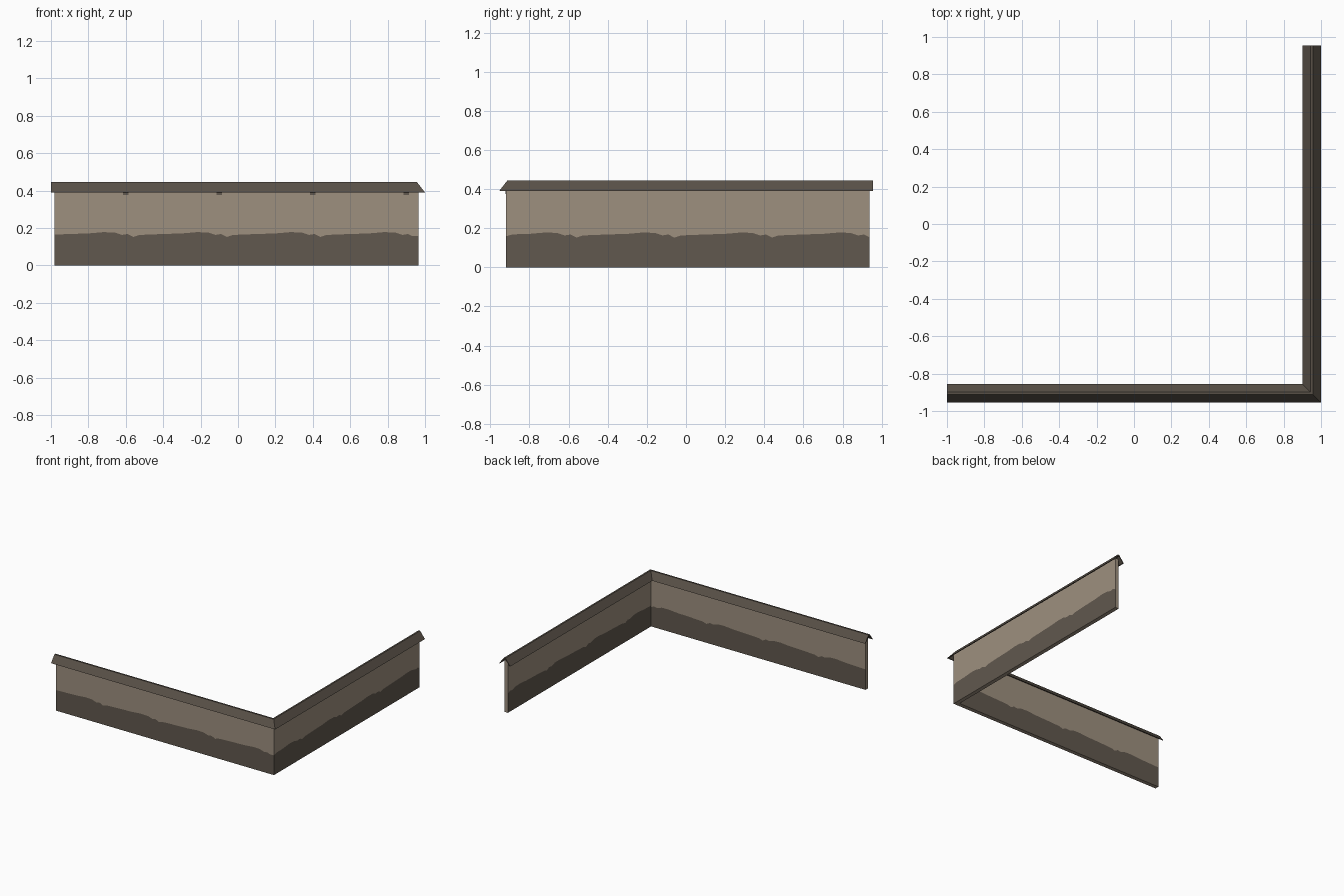
import bpy, bmesh

if "Cube" in bpy.data.objects:
    bpy.data.objects.remove(bpy.data.objects["Cube"])

XC, YC = 0.95, -0.905      # centre lines of the two wings


def mat(name, rgb):
    m = bpy.data.materials.new(name)
    lin = [((c / 255 + 0.055) / 1.055) ** 2.4 for c in rgb]
    m.diffuse_color = (*lin, 1)
    m.use_nodes = True
    m.node_tree.nodes["Principled BSDF"].inputs["Base Color"].default_value = m.diffuse_color
    return m


PLASTER = mat("plaster", (158, 144, 127))
BASE = mat("dark_base", (97, 88, 78))
ROOF = mat("roof_brown", (88, 80, 71))


def sweep(name, stations, profile, mats, rule):
    """Sweep profile(station) -> [(outward offset, z)] round the mitred corner."""
    bm = bmesh.new()
    rings = []
    for kind, t in stations:
        ring = []
        for o, z in profile(kind, t):
            x = t if kind == "x" else XC + o
            y = t if kind == "y" else YC - o
            ring.append(bm.verts.new((x, y, z)))
        rings.append(ring)
    n = len(rings[0])
    for a, b in zip(rings, rings[1:]):
        for i in range(n):
            j = (i + 1) % n
            f = bm.faces.new((a[i], a[j], b[j], b[i]))
            f.material_index = rule(i)
    bm.faces.new(rings[0])
    bm.faces.new(rings[-1][::-1])
    bmesh.ops.recalc_face_normals(bm, faces=bm.faces)
    me = bpy.data.meshes.new(name)
    bm.to_mesh(me)
    bm.free()
    for m in mats:
        me.materials.append(m)
    ob = bpy.data.objects.new(name, me)
    bpy.context.collection.objects.link(ob)
    return ob


# Repeating wavy border between the base and the plaster
WAVE = [(0.0, 0.164), (0.1, 0.168), (0.2, 0.171), (0.28, 0.178), (0.34, 0.176),
        (0.38, 0.163), (0.41, 0.168), (0.44, 0.152), (0.47, 0.162), (0.5, 0.164)]


def wave(t):
    u = (t + 1.0) % 0.5
    for (a, za), (b, zb) in zip(WAVE, WAVE[1:]):
        if a <= u <= b:
            return za + (zb - za) * (u - a) / (b - a)
    return 0.164


def marks(lo, hi):
    pts = [-1 + 0.5 * k + u for k in range(4) for u, _ in WAVE[:-1]]
    return [lo] + [p for p in pts if lo + 0.005 < p < hi - 0.005] + [hi]


# Walls: one L-shaped run, dark below the wavy border
def wall_profile(kind, t):
    w = wave(t)
    o = 0.016
    return [(o, 0), (o, w), (o, 0.42), (-o, 0.42), (-o, w), (-o, 0)]


wall_path = ([("x", t) for t in marks(-0.98, 0.93)] + [("corner", 0.96)]
             + [("y", t) for t in marks(-0.885, 0.937)])
sweep("wall", wall_path, wall_profile, [PLASTER, BASE],
      lambda i: 1 if i in (0, 4) else 0)

# Roof: thin gabled cap with a narrow flat ridge
half = [(0.05, 0.39), (0.007, 0.445)]
inner = [(0.005, 0.435), (0.043, 0.39)]
cap = (half + [(-o, z) for o, z in half[::-1]]
       + [(-o, z) for o, z in inner[::-1]] + inner)
sweep("roof_cap", [("x", -1.0), ("corner", 0), ("y", 0.955)],
      lambda kind, t: cap, [ROOF], lambda i: 0)

# Small dark stains under the front eave
for k in range(4):
    x = -0.6 + 0.5 * k
    bpy.ops.mesh.primitive_cube_add(size=1, location=(x, YC - 0.017, 0.385))
    ob = bpy.context.object
    ob.name = "eave_stain"
    ob.scale = (0.03, 0.003, 0.018)
    ob.data.materials.append(BASE)
